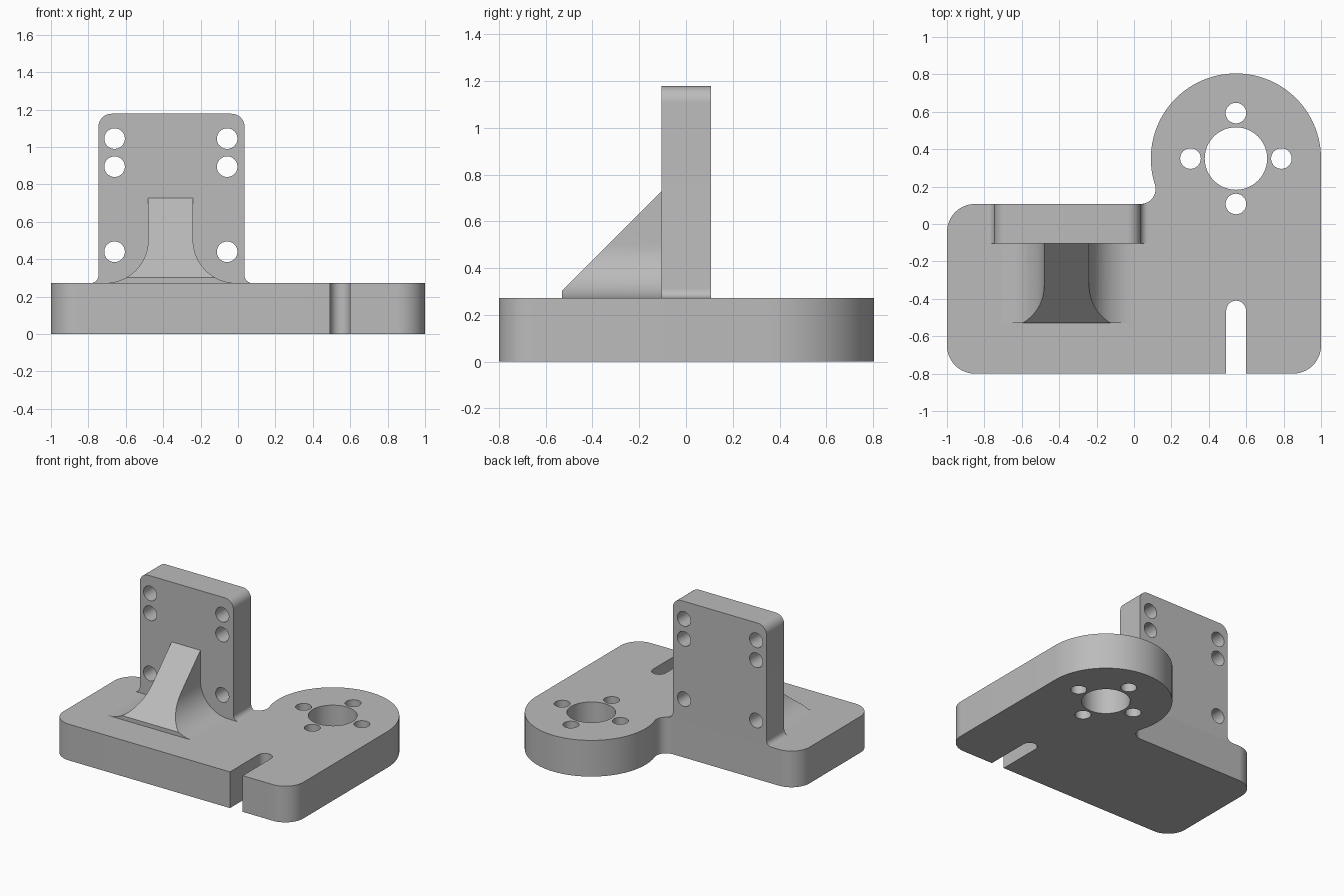
import bpy, bmesh
from math import sin, cos, radians, degrees, atan2, sqrt
from mathutils import Vector

cube = bpy.data.objects.get("Cube")
if cube:
    bpy.data.objects.remove(cube, do_unlink=True)

grey = bpy.data.materials.new("plain grey")
grey.use_nodes = True
colour = (0.5, 0.5, 0.5, 1)
grey.diffuse_color = colour
grey.node_tree.nodes["Principled BSDF"].inputs["Base Color"].default_value = colour


def arc(cx, cy, r, start, end, steps=16):
    """Points along an arc, angles in degrees."""
    angles = [radians(start + (end - start) * i / steps) for i in range(steps + 1)]
    return [(cx + r * cos(a), cy + r * sin(a)) for a in angles]


def circle(cx, cy, r):
    return arc(cx, cy, r, 0, 360, 48)[:-1]


def prism(name, outlines, lo, hi, upright=False):
    """Extrude closed outlines along z, or along y when upright."""
    def place(u, v, w):
        return (u, w, v) if upright else (u, v, w)
    bm = bmesh.new()
    for outline in outlines:
        face = bm.faces.new([bm.verts.new(place(u, v, lo)) for u, v in outline])
        new = bmesh.ops.extrude_face_region(bm, geom=[face])["geom"]
        moved = [g for g in new if isinstance(g, bmesh.types.BMVert)]
        bmesh.ops.translate(bm, verts=moved, vec=Vector(place(0, 0, hi - lo)))
    bmesh.ops.recalc_face_normals(bm, faces=bm.faces)
    mesh = bpy.data.meshes.new(name)
    bm.to_mesh(mesh)
    bm.free()
    mesh.materials.append(grey)
    obj = bpy.data.objects.new(name, mesh)
    bpy.context.collection.objects.link(obj)
    return obj


def drill(obj, cutter):
    """Cut the holes, then discard the cutter."""
    mod = obj.modifiers.new("holes", "BOOLEAN")
    mod.operation, mod.solver, mod.object = "DIFFERENCE", "EXACT", cutter
    graph = bpy.context.evaluated_depsgraph_get()
    cut = bpy.data.meshes.new_from_object(obj.evaluated_get(graph))
    obj.modifiers.clear()
    obj.data = cut
    bpy.data.objects.remove(cutter, do_unlink=True)


def smooth(obj):
    obj.data.shade_smooth()
    obj.data.set_sharp_from_angle(angle=radians(30))


TOP = 0.273            # top of the base
BACK = 0.107           # rear edge, shared by base and wall
DX, DY, DR = 0.545, 0.35, 0.455   # round lobe

# Base: rounded plate with an open slot, a round lobe and a blended inner corner
R = 0.15
blend = 0.08
rise = DY - BACK - blend
run = sqrt((DR + blend) ** 2 - rise ** 2)
turn = degrees(atan2(rise, run))
outline = (
    arc(-1 + R, -0.8 + R, R, 180, 270)
    + [(0.493, -0.8)] + arc(0.546, -0.463, 0.053, 180, 0) + [(0.599, -0.8)]
    + arc(1 - R, -0.8 + R, R, 270, 360)
    + arc(DX, DY, DR, 0, 180 + turn, 56)
    + arc(DX - run, BACK + blend, blend, turn, -90)[1:]
    + arc(-1 + R, BACK - R, R, 90, 180)
)
base = prism("base_plate", [outline], 0, TOP)
ring = [circle(DX, DY, 0.167)]
for dx, dy in ((1, 0), (0, 1), (-1, 0), (0, -1)):
    ring.append(circle(DX + 0.243 * dx, DY + 0.243 * dy, 0.055))
drill(base, prism("base_cutter", ring, -0.1, TOP + 0.1))
smooth(base)

# Upright wall: rounded top corners, small flares at the foot
L, W, H, r, f = -0.746, 0.035, 1.178, 0.07, 0.04
outline = (
    arc(W + f, TOP + f, f, 270, 180, 8)
    + arc(W - r, H - r, r, 0, 90)
    + arc(L + r, H - r, r, 90, 180)
    + arc(L - f, TOP + f, f, 0, -90, 8)
)
wall = prism("upright_wall", [outline], -0.105, BACK, upright=True)
holes = [circle(x, z, 0.055) for x in (-0.66, -0.058) for z in (0.44, 0.895, 1.045)]
drill(wall, prism("wall_cutter", holes, -0.3, 0.3, upright=True))
smooth(wall)

# Gusset: flared rib, sliced by a 45 degree slope
g, mid, half = 0.23, -0.36, 0.12
outline = (
    arc(mid + half + g, TOP + g, g, 270, 180, 24)
    + [(mid + half, 0.9), (mid - half, 0.9)]
    + arc(mid - half - g, TOP + g, g, 0, -90, 24)
)
gusset = prism("gusset", [outline], -0.53, -0.105, upright=True)
bm = bmesh.new()
bm.from_mesh(gusset.data)
cut = bmesh.ops.bisect_plane(
    bm, geom=bm.verts[:] + bm.edges[:] + bm.faces[:],
    plane_co=(mid, -0.105, 0.728), plane_no=(0, -1, 1), clear_outer=True)
rim = [e for e in cut["geom_cut"] if isinstance(e, bmesh.types.BMEdge)]
bmesh.ops.contextual_create(bm, geom=rim)
bmesh.ops.recalc_face_normals(bm, faces=bm.faces)
bm.to_mesh(gusset.data)
bm.free()
smooth(gusset)
